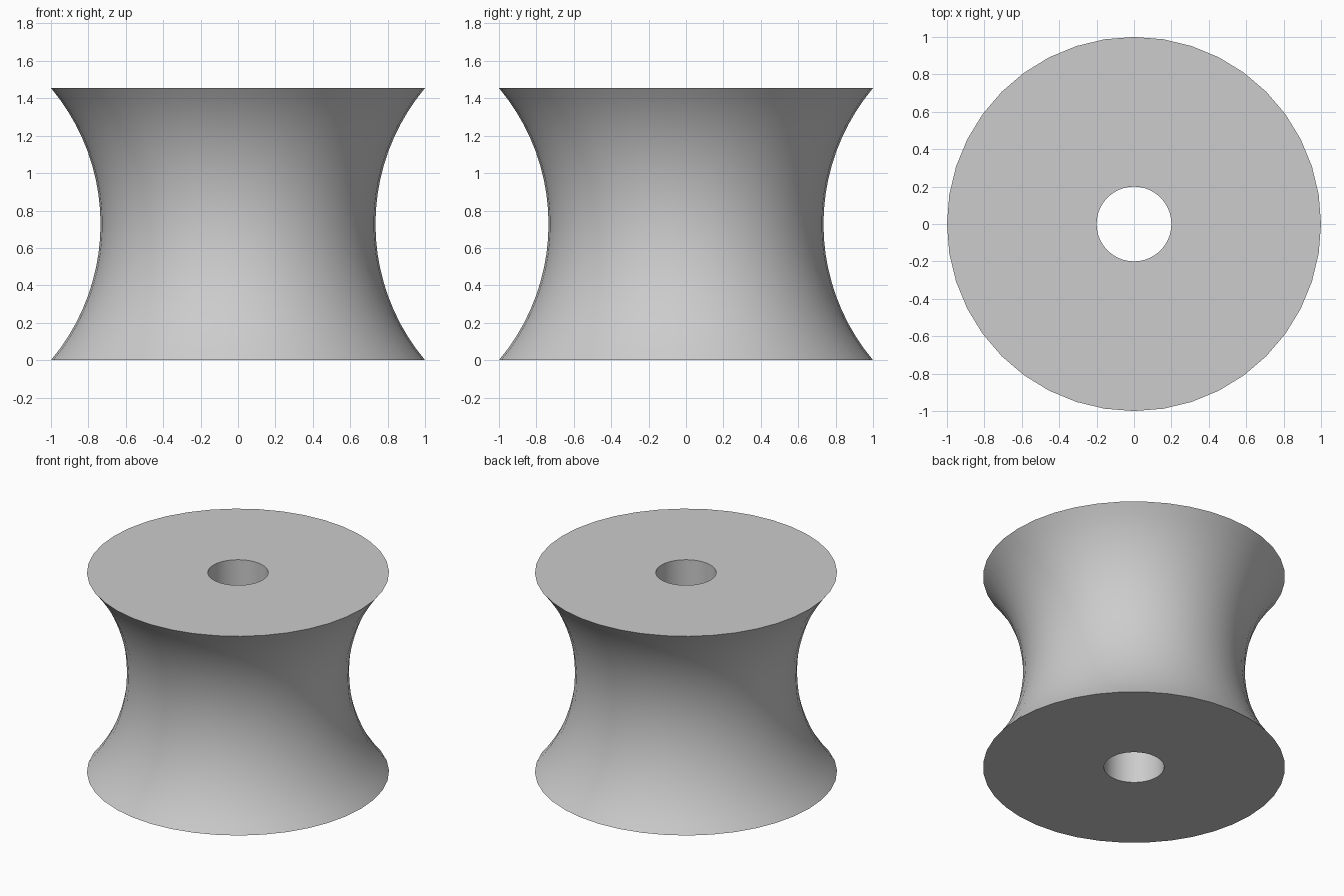
import bpy
import bmesh
from math import asin, cos, sin, tau, radians

cube = bpy.data.objects.get("Cube")
if cube:
    bpy.data.objects.remove(cube, do_unlink=True)

HEIGHT = 1.455
RIM = 1.0        # radius at both ends
WAIST = 0.735    # radius at mid height
BORE = 0.2       # radius of the centre hole
SIDES = 40
STEPS = 20       # rows along the concave side

# Plain grey material
grey = bpy.data.materials.new("plain_grey")
grey.use_nodes = True
colour = (0.604, 0.604, 0.604, 1)
grey.diffuse_color = colour
grey.node_tree.nodes["Principled BSDF"].inputs["Base Color"].default_value = colour

# Profile: bore wall, then a circular arc for the concave side
half = HEIGHT / 2
sag = RIM - WAIST
arc_r = (half ** 2 + sag ** 2) / (2 * sag)
sweep = asin(half / arc_r)
profile = [(BORE, HEIGHT), (BORE, 0)]
for i in range(STEPS + 1):
    a = sweep * (2 * i / STEPS - 1)
    profile.append((WAIST + arc_r * (1 - cos(a)), half + arc_r * sin(a)))

# Revolve the closed profile around z
bm = bmesh.new()
rings = [[bm.verts.new((r * cos(tau * s / SIDES), r * sin(tau * s / SIDES), z))
          for s in range(SIDES)] for r, z in profile]
for k, ring in enumerate(rings):
    nxt = rings[(k + 1) % len(rings)]
    for s in range(SIDES):
        t = (s + 1) % SIDES
        bm.faces.new((ring[s], ring[t], nxt[t], nxt[s]))
bmesh.ops.recalc_face_normals(bm, faces=bm.faces)

mesh = bpy.data.meshes.new("concave_roller")
bm.to_mesh(mesh)
bm.free()
mesh.materials.append(grey)
roller = bpy.data.objects.new("concave_roller", mesh)
bpy.context.collection.objects.link(roller)

# Smooth sides, crisp rims
bpy.ops.object.select_all(action="DESELECT")
roller.select_set(True)
bpy.context.view_layer.objects.active = roller
bpy.ops.object.shade_smooth_by_angle(angle=radians(30))
